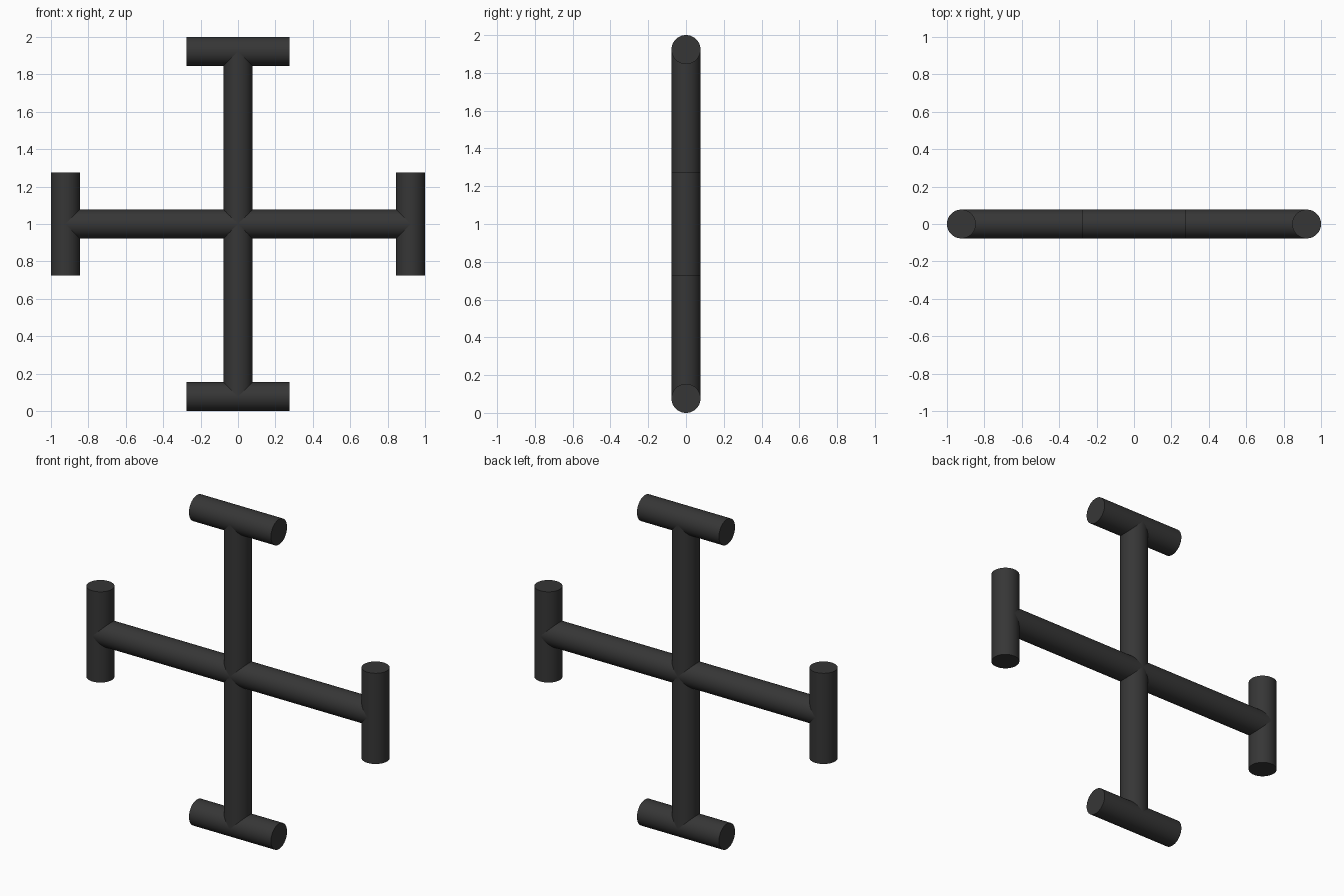
import bpy
import math

if "Cube" in bpy.data.objects:
    bpy.data.objects.remove(bpy.data.objects["Cube"])

R = 0.077           # tube radius
REACH = 1.0 - R     # centre to the axis of each end tube
CAP = 0.55          # length of each end tube
MID = 1.0           # height of the centre

dark = bpy.data.materials.new("dark grey")
dark.diffuse_color = (0.037, 0.037, 0.037, 1.0)
dark.use_nodes = True
dark.node_tree.nodes["Principled BSDF"].inputs["Base Color"].default_value = dark.diffuse_color


def tube(name, x, z, length, horizontal):
    """Smooth closed tube lying along x or standing along z."""
    tilt = math.pi / 2 if horizontal else 0.0
    bpy.ops.mesh.primitive_cylinder_add(
        vertices=64, radius=R, depth=length,
        location=(x, 0, z), rotation=(0, tilt, 0))
    obj = bpy.context.object
    obj.name = name
    obj.data.materials.append(dark)
    bpy.ops.object.shade_smooth_by_angle(angle=math.radians(35))


# Crossing bars, ending inside the end tubes
tube("upright_bar", 0, MID, 2 * REACH, False)
tube("cross_bar", 0, MID, 2 * REACH, True)

# End tubes, set square across the tips
for side, word in ((-1, "left"), (1, "right")):
    tube(word + "_end_tube", side * REACH, MID, CAP, False)
for side, word in ((-1, "bottom"), (1, "top")):
    tube(word + "_end_tube", 0, MID + side * REACH, CAP, True)
